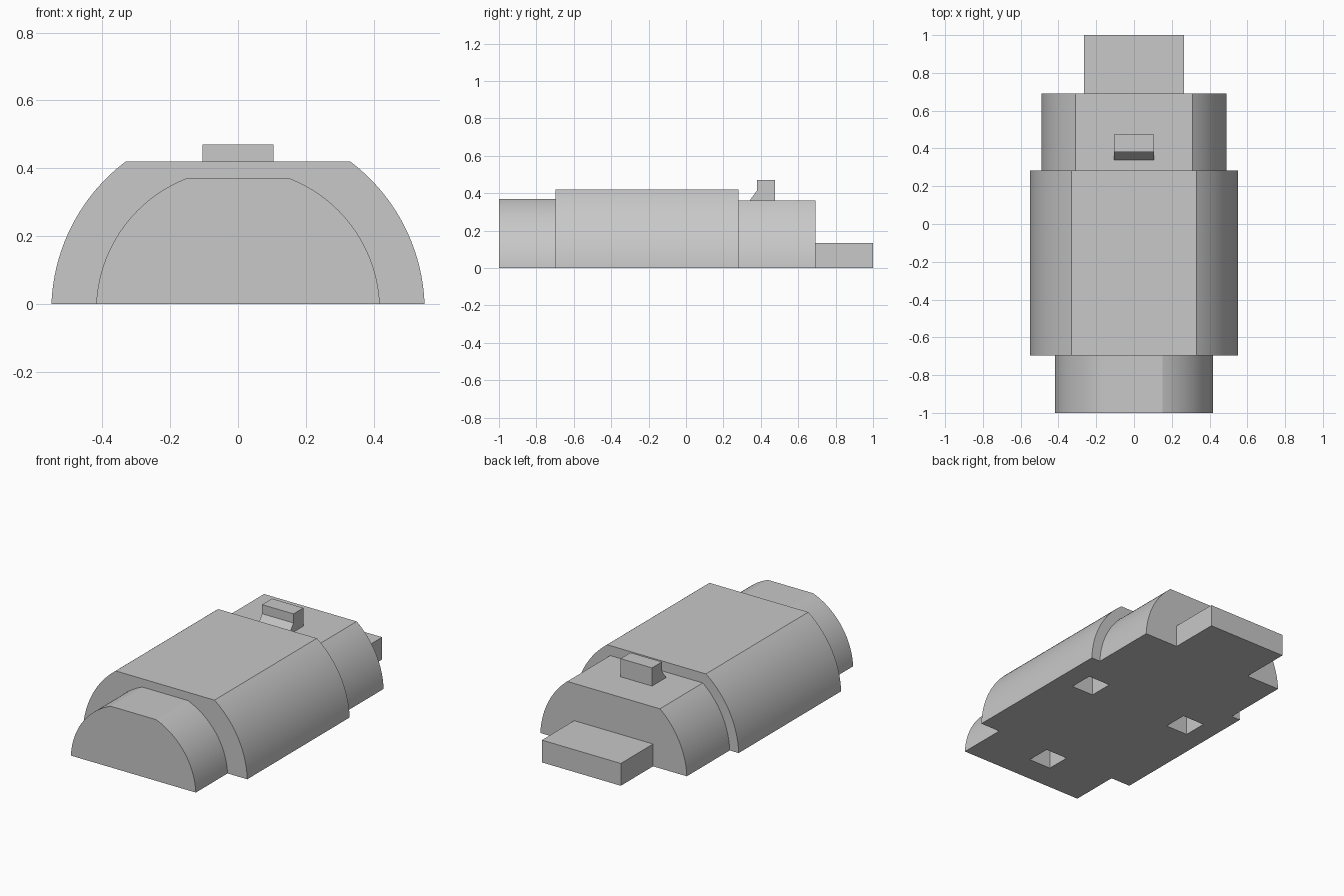
import bpy, bmesh, math
from mathutils import Vector

cube = bpy.data.objects.get("Cube")
if cube:
    bpy.data.objects.remove(cube, do_unlink=True)

grey = bpy.data.materials.new("plain grey")
grey.use_nodes = True
colour = (0.58, 0.58, 0.58, 1)
grey.diffuse_color = colour
grey.node_tree.nodes["Principled BSDF"].inputs["Base Color"].default_value = colour


def prism(name, points, direction):
    """Extrude a flat outline along a direction into a closed solid."""
    bm = bmesh.new()
    face = bm.faces.new([bm.verts.new(p) for p in points])
    grown = bmesh.ops.extrude_face_region(bm, geom=[face], use_keep_orig=True)
    verts = [g for g in grown["geom"] if isinstance(g, bmesh.types.BMVert)]
    bmesh.ops.translate(bm, verts=verts, vec=Vector(direction))
    bmesh.ops.recalc_face_normals(bm, faces=bm.faces)
    mesh = bpy.data.meshes.new(name)
    bm.to_mesh(mesh)
    bm.free()
    mesh.materials.append(grey)
    obj = bpy.data.objects.new(name, mesh)
    bpy.context.collection.objects.link(obj)
    return obj


def box(name, x, y, z):
    outline = [(x[0], y[0], z[0]), (x[1], y[0], z[0]),
               (x[1], y[1], z[0]), (x[0], y[1], z[0])]
    return prism(name, outline, (0, 0, z[1] - z[0]))


def half_round(name, half_width, height, y0, y1, steps=28):
    """Half cylinder with a flat top; its axis lies just below the base."""
    drop = 0.02
    radius = math.hypot(half_width, drop)
    low = math.asin(drop / radius)
    high = math.asin((height + drop) / radius)
    angles = [low + (high - low) * i / steps for i in range(steps + 1)]
    right = [(radius * math.cos(a), y0, radius * math.sin(a) - drop) for a in angles]
    left = [(-x, y, z) for x, y, z in reversed(right)]
    return prism(name, right + left, (0, y1 - y0, 0))


# Stepped half-round body
sections = [
    half_round("front_section", 0.418, 0.37, -1.0, -0.697),
    half_round("main_body", 0.55, 0.42, -0.697, 0.282),
    half_round("rear_section", 0.49, 0.36, 0.282, 0.692),
]

# Square sockets in the underside
for cx, cy in [(0.35, 0.035), (-0.35, 0.035), (0, -0.76)]:
    r = 0.074
    cutter = box("socket_cutter", (cx - r, cx + r), (cy - r, cy + r), (-0.1, 0.2))
    cutter.hide_render = True
    for part in sections[:2]:
        if part is sections[0] and cx:
            continue
        cut = part.modifiers.new("socket", "BOOLEAN")
        cut.operation = "DIFFERENCE"
        cut.solver = "EXACT"
        cut.object = cutter
        bpy.context.view_layer.objects.active = part
        bpy.ops.object.modifier_apply(modifier=cut.name)
    bpy.data.objects.remove(cutter, do_unlink=True)

for part in sections:
    bpy.ops.object.select_all(action="DESELECT")
    part.select_set(True)
    bpy.context.view_layer.objects.active = part
    bpy.ops.object.shade_smooth_by_angle(angle=math.radians(12))

# Flat tongue at the back
box("rear_tongue", (-0.264, 0.264), (0.692, 1.0), (0, 0.135))

# Raised latch with a sloped foot
latch_side = [(0.34, 0.36), (0.38, 0.415), (0.38, 0.47), (0.475, 0.47), (0.475, 0.36)]
prism("latch", [(-0.105, y, z) for y, z in latch_side], (0.21, 0, 0))
